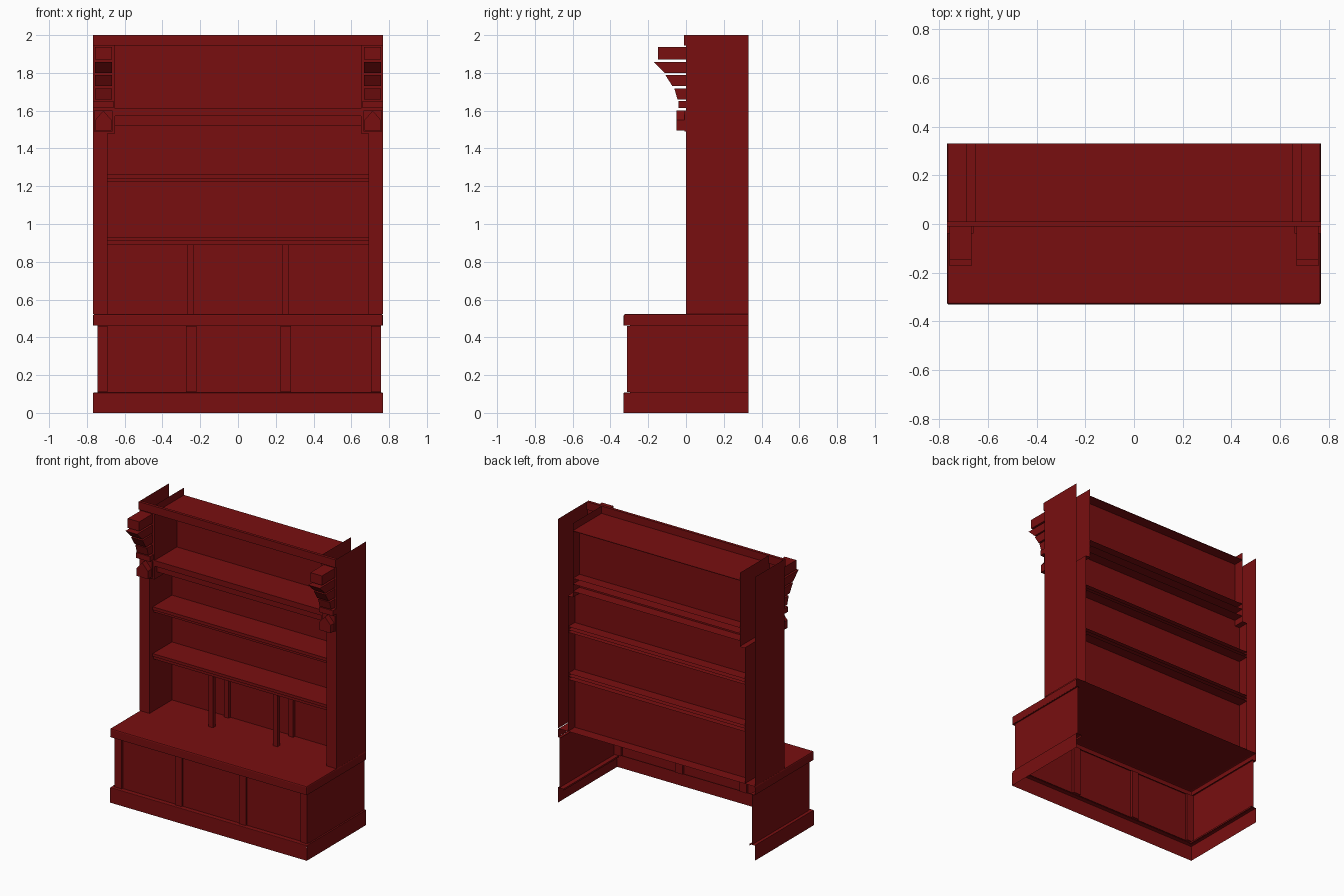
import bpy
import bmesh
from mathutils import Vector

cube = bpy.data.objects.get("Cube")
if cube:
    bpy.data.objects.remove(cube)

red = bpy.data.materials.new("dark_red_paint")
red.use_nodes = True
COLOUR = (0.19, 0.0045, 0.005, 1)
red.diffuse_color = COLOUR
red.node_tree.nodes["Principled BSDF"].inputs["Base Color"].default_value = COLOUR

SIDES = {"left": (1, 0, 0), "right": (-1, 0, 0), "back": (0, 1, 0),
         "front": (0, -1, 0), "top": (0, 0, 1), "bottom": (0, 0, -1)}
WALL = 0.33    # open rear plane
PANEL = 0.25   # recessed back boarding
HALF = 0.768   # half of the overall width


def finish(name, bm):
    mesh = bpy.data.meshes.new(name)
    bm.to_mesh(mesh)
    bm.free()
    mesh.materials.append(red)
    ob = bpy.data.objects.new(name, mesh)
    bpy.context.collection.objects.link(ob)
    return ob


def box(name, x, y, z, omit="", bevel=0):
    """Box between ranges, leaving out the named sides."""
    bm = bmesh.new()
    bmesh.ops.create_cube(bm, size=1)
    bm.normal_update()
    gone = [f for f in bm.faces
            if any(f.normal.dot(Vector(SIDES[s])) > 0.9 for s in omit.split())]
    bmesh.ops.delete(bm, geom=gone, context="FACES")
    for v in bm.verts:
        v.co = [r[0] if c < 0 else r[1] for c, r in zip(v.co, (x, y, z))]
    ob = finish(name, bm)
    if bevel:
        mod = ob.modifiers.new("soft_edge", "BEVEL")
        mod.width = bevel
        mod.segments = 2
    return ob


def prism(name, points, offset):
    """Closed solid from a 3D outline pushed along an offset."""
    bm = bmesh.new()
    face = bm.faces.new([bm.verts.new(p) for p in points])
    out = bmesh.ops.extrude_face_region(bm, geom=[face], use_keep_orig=True)
    for v in out["geom"]:
        if isinstance(v, bmesh.types.BMVert):
            v.co += Vector(offset)
    bmesh.ops.recalc_face_normals(bm, faces=bm.faces)
    return finish(name, bm)


def span(side, a, b):
    """Mirror an x range to the chosen side."""
    return tuple(sorted((side * a, side * b)))


# Plinth: outer skirt with a narrow ledge round the cupboard
full = (-HALF, HALF)
body = (-0.745, 0.757)
box("plinth_skirt", full, (-WALL, WALL), (0, 0.095), "back bottom top")
box("plinth_front_ledge", full, (-WALL, -0.29), (0.095, 0.107), "bottom back", 0.004)
box("plinth_right_ledge", (-HALF, -0.725), (-0.29, WALL), (0.095, 0.107), "bottom front back")
box("plinth_left_ledge", (0.725, HALF), (-0.29, WALL), (0.095, 0.107), "bottom front back")

# Cupboard body with projecting stiles
box("cupboard_body", body, (-0.297, WALL), (0.105, 0.462), "back bottom top")
for i, x in enumerate(((-0.745, -0.69), (-0.275, -0.22), (0.225, 0.28), (0.705, 0.757))):
    box(f"cupboard_stile_{i + 1}", x, (-0.312, -0.28), (0.11, 0.46))

# Worktop: hollow slab with a return under its rim
box("worktop", full, (-WALL, WALL), (0.462, 0.523), "back bottom", 0.008)
box("worktop_front_return", full, (-WALL + 0.003, -0.29), (0.462, 0.464), "back")
for side, edge in ((-1, 0.735), (1, 0.745)):
    box("worktop_side_return", span(side, edge, HALF - 0.003), (-0.29, WALL),
        (0.462, 0.464), "front back")

# Piers, open to the rear and at the top
for side, label in ((-1, "right"), (1, "left")):
    box(label + "_lower_pier", span(side, 0.69, HALF), (0, WALL), (0.523, 1.48),
        "back top bottom")
    box(label + "_upper_pier", span(side, 0.652, HALF), (0, WALL), (1.48, 2.0),
        "back top bottom")
    box(label + "_pier_step", span(side, 0.652, 0.69), (0, WALL), (1.478, 1.481),
        "back front")

# Back boarding and ceiling
box("upper_back_board", (-0.652, 0.652), (PANEL, PANEL + 0.004), (1.48, 1.948))
box("lower_back_board", (-0.69, 0.69), (PANEL, PANEL + 0.004), (0.523, 1.48))
box("top_board", (-0.652, 0.652), (0, WALL), (1.944, 1.948))
box("frieze_rail", full, (-0.01, 0.01), (1.944, 2.0))

# Shelves with set-back slats beneath
for name, w, y, z in (("upper_shelf", 0.652, 0.0, (1.572, 1.612)),
                      ("upper_shelf_apron", 0.652, 0.03, (1.52, 1.572)),
                      ("middle_shelf", 0.69, 0.035, (1.24, 1.262)),
                      ("middle_shelf_slat", 0.69, 0.045, (1.222, 1.24)),
                      ("lower_shelf", 0.69, 0.035, (0.912, 0.932)),
                      ("lower_shelf_slat", 0.69, 0.045, (0.89, 0.912))):
    box(name, (-w, w), (y, WALL), z, "back left right")

# Divider posts under the lower shelf, front and rear
for side, label in ((-1, "right"), (1, "left")):
    x = span(side, 0.234, 0.269)
    box(label + "_front_post", x, (0.055, 0.085), (0.523, 0.89))
    box(label + "_rear_post", x, (0.23, PANEL), (0.523, 0.89))

# Stepped corbels: top depth, bottom depth, bottom height, top height
STEPS = ((0.147, 0.147, 1.87, 1.936), (0.172, 0.112, 1.80, 1.858),
         (0.11, 0.072, 1.73, 1.79), (0.062, 0.045, 1.66, 1.718))
for side, label in ((-1, "right"), (1, "left")):
    for i, (top, bottom, low, high) in enumerate(STEPS):
        x = side * 0.668
        outline = [(x, 0, low), (x, -bottom, low), (x, -top, high), (x, 0, high)]
        prism(f"{label}_corbel_step_{i + 1}", outline, (side * 0.09, 0, 0))
    box(label + "_corbel_collar", span(side, 0.66, HALF), (-0.04, 0), (1.615, 1.652))
    box(label + "_pendant_plate", span(side, 0.665, 0.762), (-0.009, 0), (1.49, 1.602))
    mid = side * 0.713
    gable = [(mid - 0.044, 0, 1.495), (mid + 0.044, 0, 1.495), (mid + 0.044, 0, 1.55),
             (mid, 0, 1.6), (mid - 0.044, 0, 1.55)]
    prism(label + "_gabled_pendant", gable, (0, -0.05, 0))
